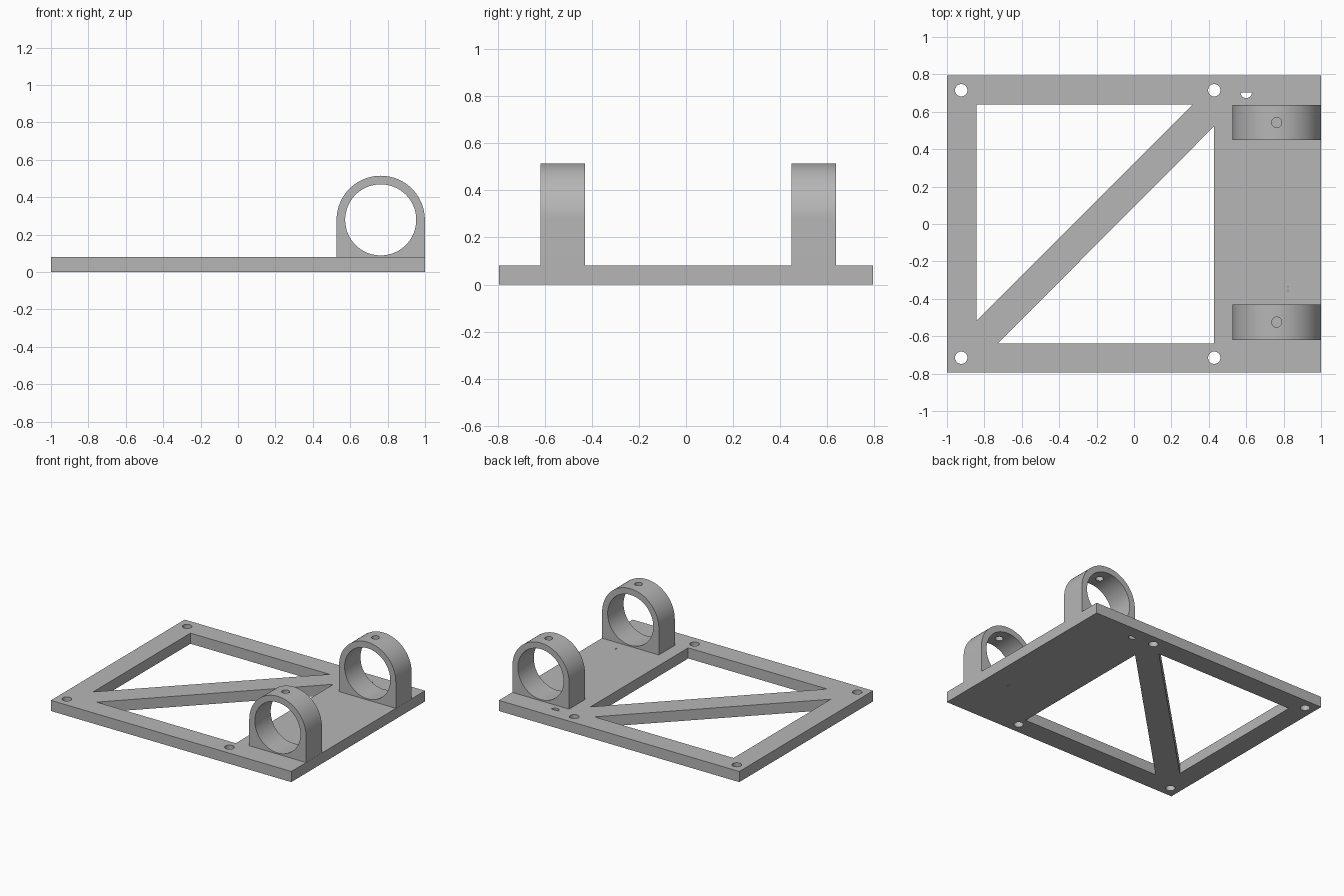
import bpy, bmesh
from math import sin, cos, pi
from mathutils import Vector

cube = bpy.data.objects.get("Cube")
if cube:
    bpy.data.objects.remove(cube, do_unlink=True)

grey = bpy.data.materials.new("plain grey")
grey.use_nodes = True
colour = (0.47, 0.47, 0.47, 1)
grey.diffuse_color = colour
grey.node_tree.nodes["Principled BSDF"].inputs["Base Color"].default_value = colour


def arc(cx, cy, r, start=0, end=2 * pi, n=48):
    """Points along an arc; a full turn leaves out the repeated end."""
    steps = n if end - start >= 2 * pi - 0.001 else n - 1
    return [(cx + r * cos(start + (end - start) * i / steps),
             cy + r * sin(start + (end - start) * i / steps)) for i in range(n)]


def prism(name, outline, low, high, axis="Z"):
    """Extrude an outline along z, or an x-z outline along y."""
    def place(p, h):
        return (p[0], p[1], h) if axis == "Z" else (p[0], h, p[1])
    bm = bmesh.new()
    face = bm.faces.new([bm.verts.new(place(p, low)) for p in outline])
    moved = bmesh.ops.extrude_face_region(bm, geom=[face])["geom"]
    shift = Vector(place((0, 0), high - low))
    bmesh.ops.translate(bm, vec=shift,
                        verts=[v for v in moved if isinstance(v, bmesh.types.BMVert)])
    bmesh.ops.recalc_face_normals(bm, faces=bm.faces)
    mesh = bpy.data.meshes.new(name)
    bm.to_mesh(mesh)
    bm.free()
    mesh.materials.append(grey)
    obj = bpy.data.objects.new(name, mesh)
    bpy.context.collection.objects.link(obj)
    return obj


def cut(obj, cutters):
    """Subtract the cutters, then shade with sharp edges."""
    bpy.ops.object.select_all(action="DESELECT")
    bpy.context.view_layer.objects.active = obj
    obj.select_set(True)
    for cutter in cutters:
        cutter.hide_render = True
        mod = obj.modifiers.new("cut", "BOOLEAN")
        mod.object = cutter
        mod.solver = "EXACT"
        bpy.ops.object.modifier_apply(modifier=mod.name)
        bpy.data.objects.remove(cutter, do_unlink=True)
    bpy.ops.object.shade_smooth_by_angle(angle=0.5)


# Base plate with two triangular windows either side of a diagonal brace
W, D, T = 1.0, 0.795, 0.08
left, right, edge = -0.843, 0.429, 0.639
plate = prism("base_plate", [(-W, -D), (W, -D), (W, D), (-W, D)], 0, T)
openings = [
    [(left, edge), (left, -0.518), (0.314, edge)],
    [(right, -edge), (right, 0.523), (-0.728, -edge)],
]
# Corner screw holes, and the two remnants of small holes near the brackets
openings += [arc(x, y, 0.033) for x in (-0.924, right) for y in (-0.715, 0.715)]
openings.append(arc(0.6, 0.703, 0.03, pi, 2 * pi, 16))
openings.append([(0.822, -0.357), (0.826, -0.357), (0.826, -0.333), (0.822, -0.333)])
cut(plate, [prism("opening_cutter", o, -0.1, 0.2) for o in openings])

# Ring brackets: arched block, round bore, and a screw hole in the crown
CX, CZ, R, BORE = 0.763, 0.279, 0.236, 0.19
for name, y0, y1 in (("front_ring_bracket", -0.619, -0.43),
                     ("back_ring_bracket", 0.448, 0.637)):
    outline = [(CX - R, T), (CX + R, T)] + arc(CX, CZ, R, 0, pi, 49)
    bracket = prism(name, outline, y0, y1, "Y")
    bore = prism("bore_cutter", arc(CX, CZ, BORE, n=96), y0 - 0.1, y1 + 0.1, "Y")
    screw = prism("screw_cutter", arc(CX, (y0 + y1) / 2, 0.027, n=32), CZ, 0.7)
    cut(bracket, [bore, screw])
